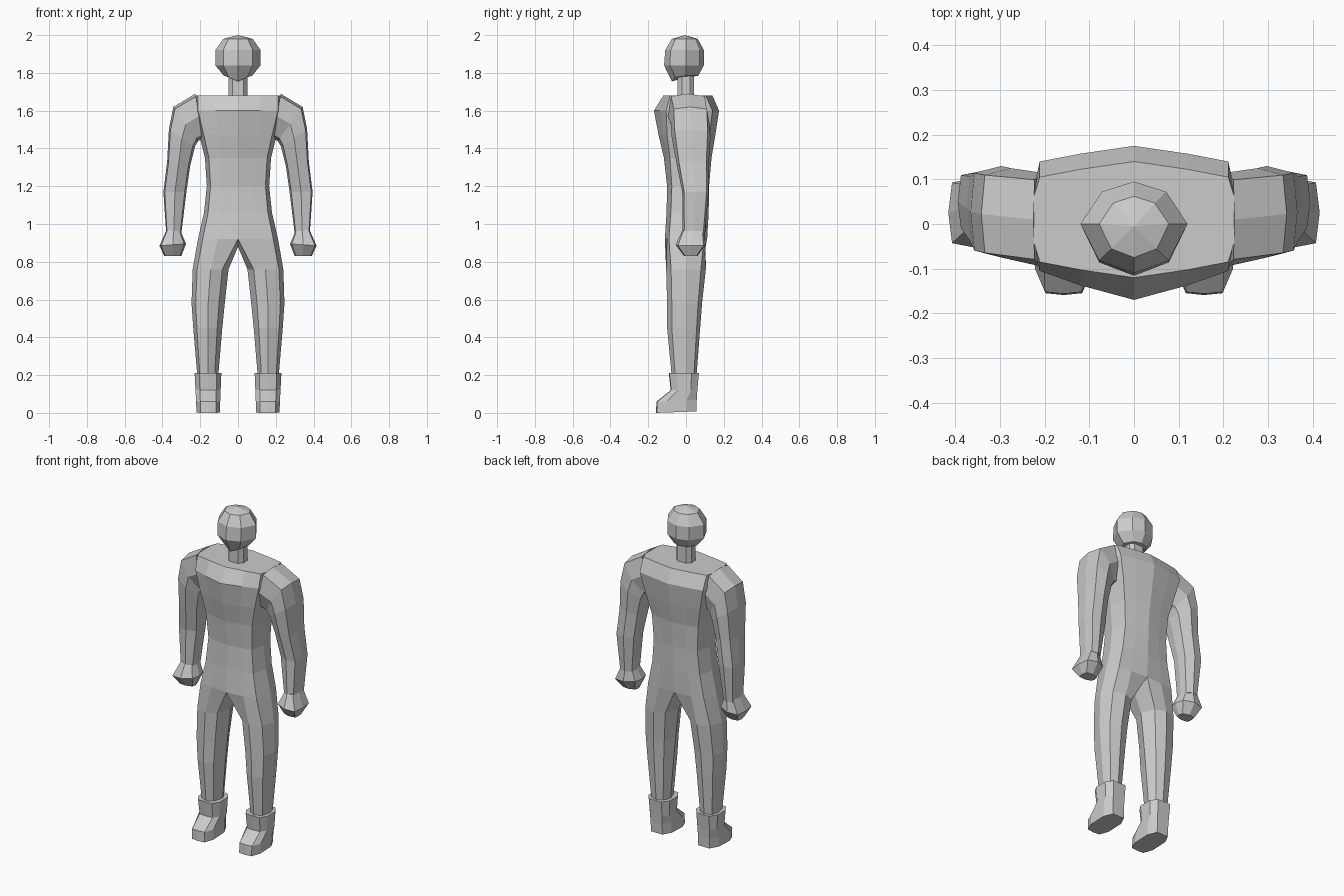
import bpy, bmesh

if "Cube" in bpy.data.objects:
    bpy.data.objects.remove(bpy.data.objects["Cube"])

grey = bpy.data.materials.new("plain grey")
grey.diffuse_color = (0.6, 0.6, 0.6, 1)
grey.use_nodes = True
grey.node_tree.nodes["Principled BSDF"].inputs["Base Color"].default_value = grey.diffuse_color


def finish(name, bm, mirror=True):
    """Turn a bmesh into a flat-shaded object, mirrored across x = 0."""
    bmesh.ops.recalc_face_normals(bm, faces=bm.faces)
    me = bpy.data.meshes.new(name)
    bm.to_mesh(me)
    bm.free()
    me.materials.append(grey)
    ob = bpy.data.objects.new(name, me)
    bpy.context.collection.objects.link(ob)
    if mirror:
        mod = ob.modifiers.new("mirror", 'MIRROR')
        mod.merge_threshold = 0.002
    return ob


def bridge(bm, a, b, closed=True):
    n = len(a)
    for i in range(n if closed else n - 1):
        j = (i + 1) % n
        bm.faces.new((a[i], a[j], b[j], b[i]))


def loft(name, rings, mirror=True):
    """Closed rings of points, joined and capped at both ends."""
    bm = bmesh.new()
    vs = [[bm.verts.new(p) for p in r] for r in rings]
    for a, b in zip(vs, vs[1:]):
        bridge(bm, a, b)
    bm.faces.new(vs[0])
    bm.faces.new(vs[-1])
    return finish(name, bm, mirror)


def leg_ring(z, xi, xo, yf, yb):
    c, h = (xi + xo) / 2, (xo - xi) / 2
    return [(c - .65 * h, yf * .75, z), (c, yf, z), (c + .75 * h, yf * .75, z), (xo, 0, z),
            (c + .75 * h, yb * .75, z), (c, yb, z), (c - .65 * h, yb * .75, z), (xi, 0, z)]


def body_ring(z, w, fc, fe, be, bc):
    """Half ring from the front centre round the side to the back centre."""
    return [(0, fc, z), (.5 * w, (fc + fe) / 2, z), (.88 * w, fe, z), (w, .01, z),
            (.88 * w, be, z), (.5 * w, (bc + be) / 2, z), (0, bc, z)]


# torso and legs: open half rings down to the hips, then closed leg rings
bm = bmesh.new()
torso = [body_ring(*r) for r in [
    (1.68, .24, -.12, -.085, .105, .14),
    (1.60, .24, -.17, -.105, .14, .175),
    (1.47, .205, -.145, -.10, .125, .155),
    (1.35, .175, -.117, -.085, .105, .135),
    (1.20, .165, -.10, -.075, .10, .122),
    (1.06, .18, -.103, -.08, .095, .12),
    (.92, .212, -.112, -.09, .095, .112)]]
vs = [[bm.verts.new(p) for p in r] for r in torso]
for a, b in zip(vs, vs[1:]):
    bridge(bm, a, b, closed=False)
bm.faces.new(vs[0])
hips = vs[-1] + [bm.verts.new((0, 0, .88))]
for r in [(.76, .05, .24, -.105, .105), (.58, .07, .246, -.10, .085),
          (.45, .083, .237, -.10, .075), (.19, .105, .215, -.075, .055)]:
    ring = [bm.verts.new(p) for p in leg_ring(*r)]
    bridge(bm, hips, ring)
    hips = ring
bm.faces.new(hips)
finish("torso_and_legs", bm)

# arms: each ring runs from an outer point to an inner point
ARM = [(1, 0), (.88, -.85), (0, -1), (-.85, -.65), (-1, 0), (-.85, .65), (0, 1), (.88, .85)]


def arm_ring(ax, az, bx, bz, yf, yb):
    return [((ax + bx) / 2 + u * (ax - bx) / 2, (yf + yb) / 2 + v * (yb - yf) / 2,
             (az + bz) / 2 + u * (az - bz) / 2) for u, v in ARM]


loft("arm", [arm_ring(*r) for r in [
    (.225, 1.69, .19, 1.45, -.095, .115),
    (.342, 1.62, .21, 1.44, -.08, .125),
    (.366, 1.50, .228, 1.41, -.075, .13),
    (.375, 1.33, .253, 1.31, -.05, .12),
    (.395, 1.17, .273, 1.17, -.02, .12),
    (.38, .95, .30, .95, -.018, .10)]])

# fists
loft("hand", [arm_ring(*r) for r in [
    (.378, .97, .303, .96, -.02, .095),
    (.416, .885, .275, .895, -.055, .105),
    (.39, .83, .30, .83, -.01, .06)]])


# boots
def boot_ring(xi, xo, yf, yb, zf, zb):
    c, h = (xi + xo) / 2, (xo - xi) / 2
    d = yb - yf
    out = []
    for u, t in [(-.65, 0), (0, -.02), (.65, 0), (1, .25), (1, .75),
                 (.6, 1), (-.6, 1), (-1, .75), (-1, .25)]:
        out.append((c + u * h, yf + t * d, zf + (zb - zf) * t))
    return out


loft("boot", [boot_ring(*r) for r in [
    (.088, .23, -.088, .068, .21, .21),
    (.092, .225, -.078, .06, .12, .12),
    (.094, .222, -.152, .057, .06, .07),
    (.094, .22, -.155, .055, 0, .008)]])

# neck
loft("neck", [[(.05, -.02, z), (.03, -.045, z), (-.03, -.045, z), (-.05, -.02, z),
               (-.05, .02, z), (-.03, .042, z), (.03, .042, z), (.05, .02, z)]
              for z in (1.66, 1.82)], mirror=False)


# head: eight-sided, with the chin pulled forward and down
def head_ring(z, w, yf, yb, drop=0):
    return [(0, yf, z - drop), (.65 * w, yf * .74, z - drop * .3), (w, 0, z), (.6 * w, yb * .76, z),
            (0, yb, z), (-.6 * w, yb * .76, z), (-w, 0, z), (-.65 * w, yf * .74, z - drop * .3)]


bm = bmesh.new()
vs = [[bm.verts.new(p) for p in head_ring(*r)] for r in [
    (1.98, .078, -.075, .062), (1.92, .12, -.11, .095),
    (1.84, .12, -.116, .095), (1.785, .075, -.075, .065, .03)]]
for a, b in zip(vs, vs[1:]):
    bridge(bm, a, b)
for ring, tip in ((vs[0], (0, -.005, 2.0)), (vs[-1], (0, 0, 1.775))):
    t = bm.verts.new(tip)
    for i in range(8):
        bm.faces.new((ring[i], ring[(i + 1) % 8], t))
finish("head", bm, mirror=False)
